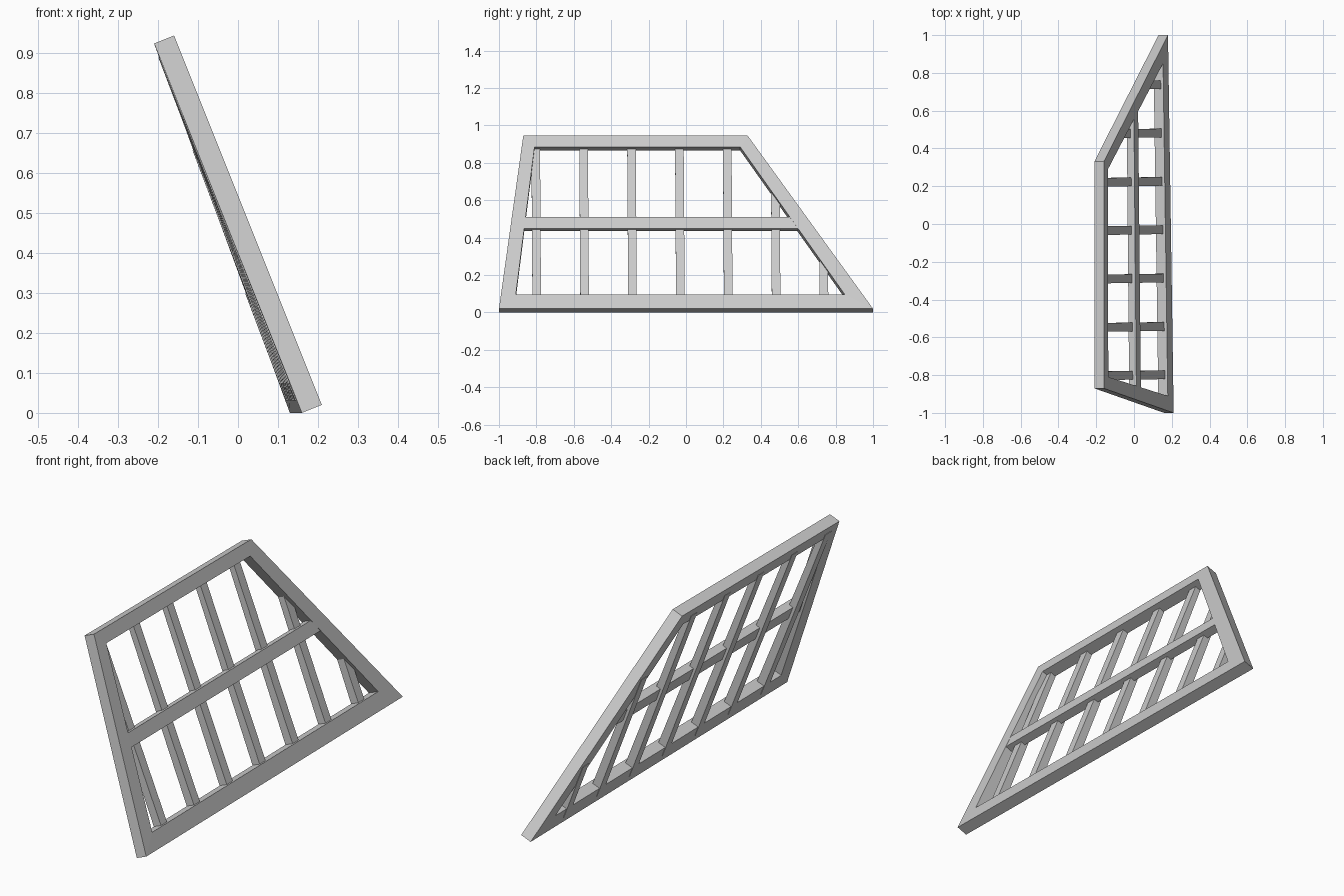
import bpy

cube = bpy.data.objects.get("Cube")
if cube:
    bpy.data.objects.remove(cube)

grey = bpy.data.materials.new("plain_grey")
grey.use_nodes = True
colour = (0.6, 0.6, 0.6, 1)
grey.diffuse_color = colour
grey.node_tree.nodes["Principled BSDF"].inputs["Base Color"].default_value = colour


def on_pane(y, z, depth):
    """Point on the leaning, slightly twisted pane, set back by depth."""
    t = (z - 0.02) / 0.925
    left, right = -1 + 0.13 * t, 1 - 0.67 * t
    f = (y - left) / (right - left)
    x = 0.21 - 0.37 * t - 0.03 * f * (1 - t)
    return (x - 0.93 * depth, y, z - 0.37 * depth)


def add_mesh(name, verts, faces):
    mesh = bpy.data.meshes.new(name)
    mesh.from_pydata(verts, [], faces)
    mesh.materials.append(grey)
    obj = bpy.data.objects.new(name, mesh)
    bpy.context.collection.objects.link(obj)


def add_bar(name, outline, fronts, back):
    """Four-cornered bar; outline runs anticlockwise seen from outside."""
    verts = [on_pane(y, z, d) for (y, z), d in zip(outline, fronts)]
    verts += [on_pane(y, z, back) for y, z in outline]
    faces = [(0, 1, 2, 3), (7, 6, 5, 4)]
    faces += [(i, i + 4, (i + 1) % 4 + 4, (i + 1) % 4) for i in range(4)]
    add_mesh(name, verts, faces)


# Outer frame with mitred corners
THICK = 0.054
outer = [(-1, 0.02), (1, 0.02), (0.33, 0.945), (-0.87, 0.945)]
inner = [(-0.91, 0.095), (0.85, 0.095), (0.29, 0.885), (-0.81, 0.885)]
verts = [on_pane(y, z, d) for d in (0, THICK) for loop in (outer, inner) for y, z in loop]
faces = []
for i in range(4):
    j = (i + 1) % 4
    faces += [(i, j, j + 4, i + 4), (i + 12, j + 12, j + 8, i + 8),
              (i, i + 8, j + 8, j), (i + 4, j + 4, j + 12, i + 12)]
add_mesh("outer_frame", verts, faces)

# Middle rail between the side stiles
add_bar("middle_rail", [(-0.88, 0.45), (0.62, 0.45), (0.58, 0.51), (-0.875, 0.51)],
        [0.001] * 4, 0.042)

# Upright glazing bars, shorter under the sloping stile
for n in range(7):
    y = -0.798 + 0.256 * n
    top = min(0.91, 0.68 - 1.4 * (y - 0.48))
    w = 0.023
    lean = 0.006 * top
    front_top = 0.014 + 0.014 * top
    add_bar(f"glazing_bar_{n + 1}",
            [(y - w, 0.05), (y + w, 0.05), (y + w - lean, top), (y - w - lean, top)],
            [0.014, 0.014, front_top, front_top], 0.056)
